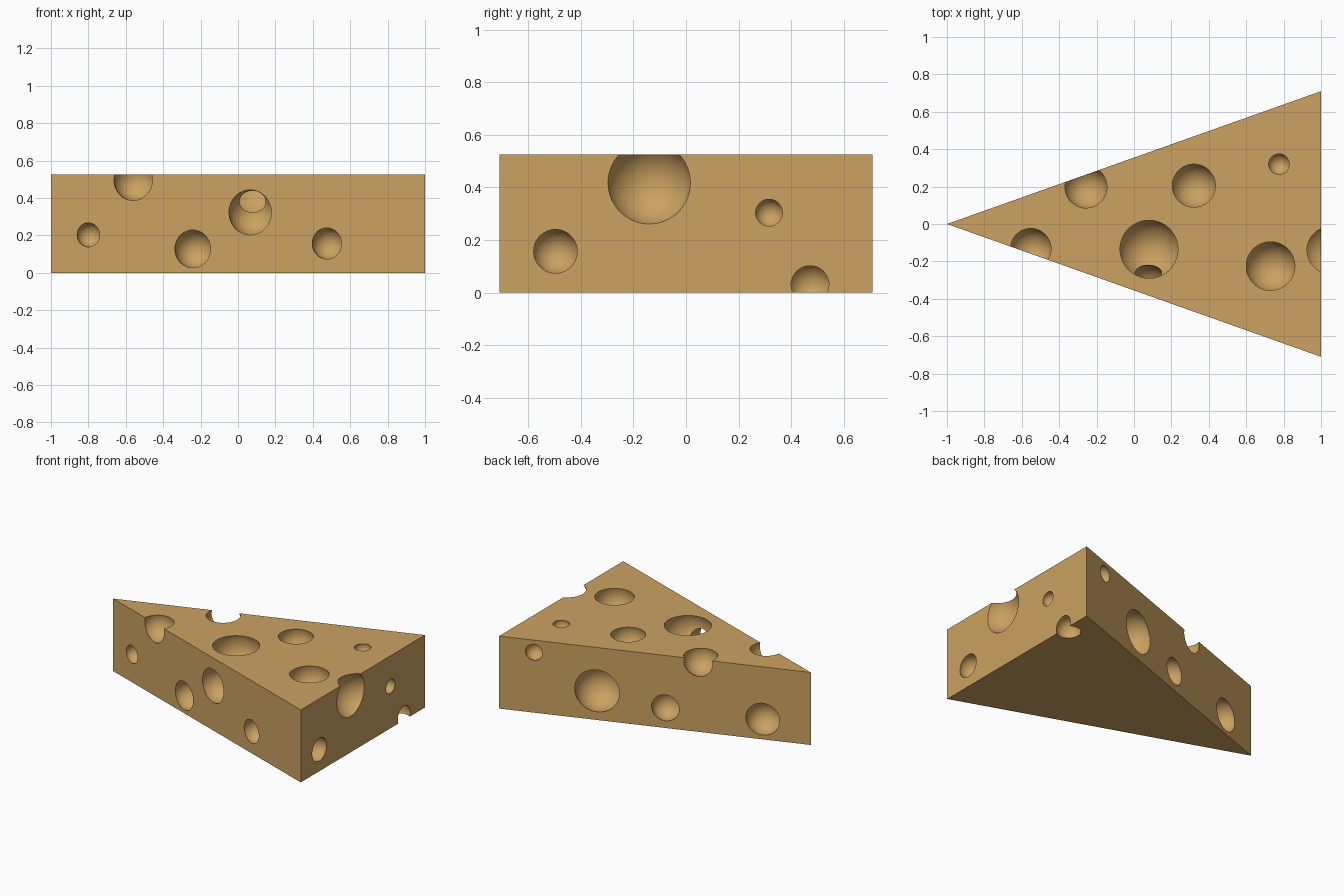
import bpy, bmesh, math
from mathutils import Vector

if "Cube" in bpy.data.objects:
    bpy.data.objects.remove(bpy.data.objects["Cube"])

H, W = 0.525, 0.71          # wedge height, half width of the rind end
mat = bpy.data.materials.new("cheese_yellow")
mat.diffuse_color = (0.60, 0.36, 0.12, 1)
mat.use_nodes = True
mat.node_tree.nodes["Principled BSDF"].inputs["Base Color"].default_value = mat.diffuse_color

# Wedge body: triangle extruded upwards
bm = bmesh.new()
base = bm.faces.new([bm.verts.new(p) for p in ((-1, 0, 0), (1, -W, 0), (1, W, 0))])
top = bmesh.ops.extrude_face_region(bm, geom=[base])["geom"]
bmesh.ops.translate(bm, vec=(0, 0, H), verts=[v for v in top if isinstance(v, bmesh.types.BMVert)])
bmesh.ops.recalc_face_normals(bm, faces=bm.faces)
mesh = bpy.data.meshes.new("cheese_wedge")
bm.to_mesh(mesh)
bm.free()
wedge = bpy.data.objects.new("cheese_wedge", mesh)
bpy.context.collection.objects.link(wedge)
mesh.materials.append(mat)

holes = []                  # (centre, sphere radius)
L = math.hypot(2, W)


def opening(point, inward, r, depth=None):
    """Sphere whose opening on a face has radius r, centre sunk by depth."""
    d = 0.3 * r if depth is None else depth
    holes.append((Vector(point) + Vector(inward) * d, math.hypot(r, d)))


# Top face holes: x, y, opening radius, depth
for x, y, r, d in ((0.08, -0.135, 0.155, 0.06), (0.32, 0.205, 0.115, None),
                   (0.775, 0.32, 0.055, None), (0.73, -0.225, 0.13, None)):
    opening((x, y, H), (0, 0, -1), r, d)

# Sloping side holes: side (-1 front, 1 back), x, z, opening radius, depth
for s, x, z, r, d in ((-1, -0.80, 0.203, 0.064, 0.015), (-1, -0.242, 0.128, 0.101, None),
                      (-1, 0.065, 0.323, 0.12, 0.035), (-1, 0.475, 0.157, 0.083, None),
                      (1, 0.776, 0.437, 0.058, None), (1, 0.372, 0.211, 0.152, None),
                      (1, -0.067, 0.146, 0.094, None), (1, -0.692, 0.146, 0.115, 0.02)):
    opening((x, s * W * (x + 1) / 2, z), (W / L, -s * 2 / L, 0), r, d)

# Rind end holes: y, z, opening radius, depth
for y, z, r, d in ((-0.14, 0.418, 0.157, -0.05), (-0.497, 0.157, 0.083, None),
                   (0.316, 0.304, 0.051, None), (0.472, 0.03, 0.072, 0.045)):
    opening((1, y, z), (-1, 0, 0), r, d)

# Holes that break a top edge
holes += [(Vector((-0.257, 0.198, 0.5)), 0.115), (Vector((-0.552, -0.132, 0.496)), 0.112)]

# Carve every hole
bpy.context.view_layer.objects.active = wedge
for i, (c, r) in enumerate(holes):
    bpy.ops.mesh.primitive_uv_sphere_add(segments=56, ring_count=28, radius=r, location=c,
                                         rotation=(0.31, 0.17, 0.23))
    cutter = bpy.context.object
    cutter.name = f"hole_cutter_{i}"
    cutter.hide_render = True
    cutter.data.materials.append(mat)
    mod = wedge.modifiers.new("hole", 'BOOLEAN')
    mod.operation, mod.solver, mod.object = 'DIFFERENCE', 'EXACT', cutter
    bpy.context.view_layer.objects.active = wedge
    bpy.ops.object.modifier_apply(modifier=mod.name)
    bpy.data.objects.remove(cutter)

# Smooth hole interiors, crisp rims
bpy.ops.object.select_all(action='DESELECT')
wedge.select_set(True)
bpy.context.view_layer.objects.active = wedge
bpy.ops.object.shade_smooth_by_angle(angle=math.radians(20))
